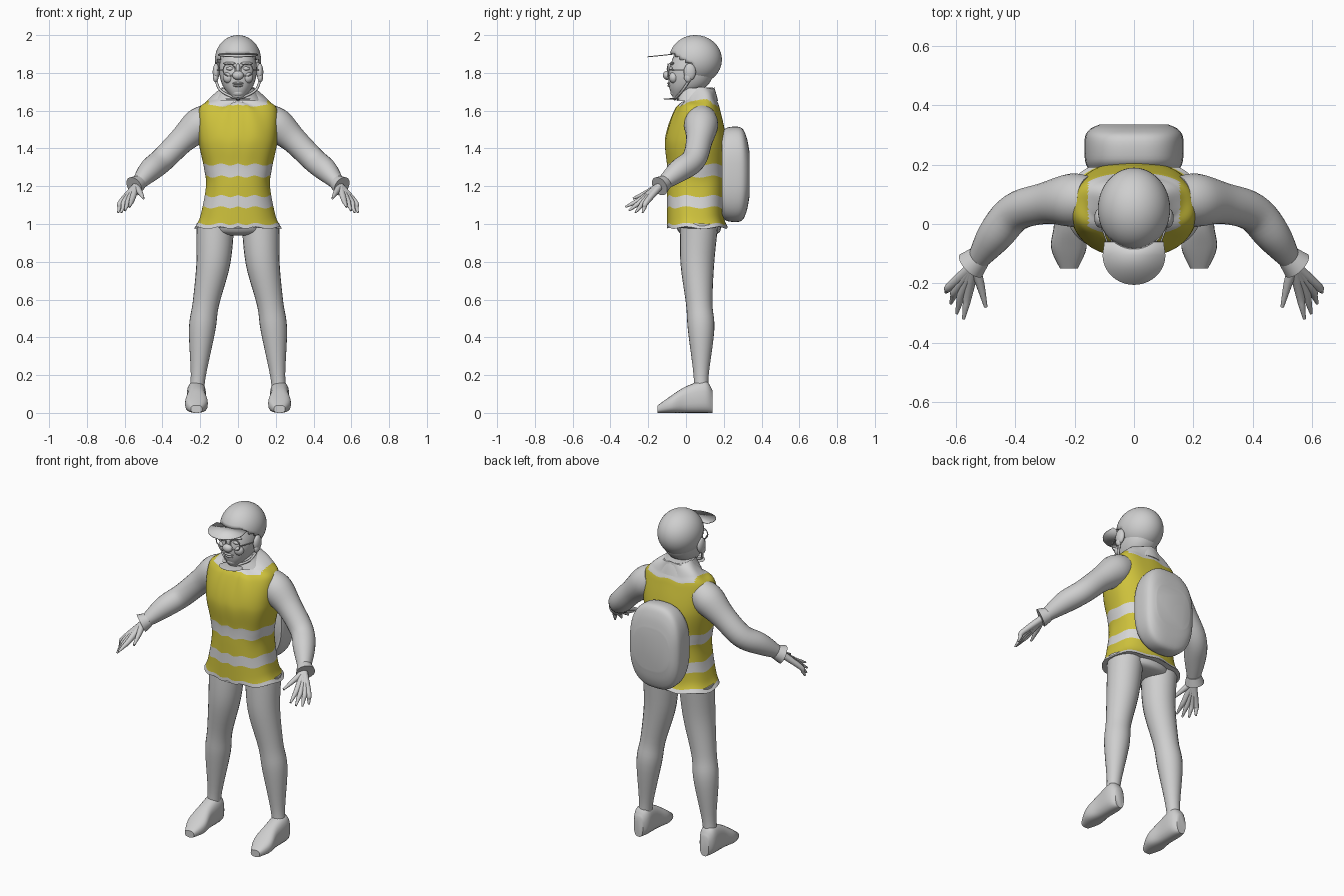
import bpy, bmesh, math
from mathutils import Vector, Matrix

cube = bpy.data.objects.get("Cube")
if cube:
    bpy.data.objects.remove(cube, do_unlink=True)


def material(name, red, green, blue):
    mat = bpy.data.materials.new(name)
    mat.use_nodes = True
    mat.diffuse_color = (red, green, blue, 1)
    shader = mat.node_tree.nodes["Principled BSDF"]
    shader.inputs["Base Color"].default_value = mat.diffuse_color
    return mat


GREY = material("light grey", .62, .62, .62)
PALE = material("pale grey", .68, .68, .68)
YELLOW = material("safety yellow", .62, .54, .045)


def finish(name, bm, materials, mirror=False):
    """Turn a bmesh into a smooth object, optionally mirrored across x."""
    bmesh.ops.recalc_face_normals(bm, faces=bm.faces)
    for face in bm.faces:
        face.smooth = True
    mesh = bpy.data.meshes.new(name)
    bm.to_mesh(mesh)
    bm.free()
    mesh.set_sharp_from_angle(angle=math.radians(50))
    for mat in materials:
        mesh.materials.append(mat)
    obj = bpy.data.objects.new(name, mesh)
    bpy.context.collection.objects.link(obj)
    if mirror:
        obj.modifiers.new("Mirror", "MIRROR").use_mirror_merge = False
    return obj


def spline(rows, steps):
    """Catmull-Rom rows passing through every given row."""
    last = len(rows) - 1
    result = []
    for i in range(last):
        a, b, c, d = (rows[min(max(i + k, 0), last)] for k in (-1, 0, 1, 2))
        for step in range(steps):
            t = step / steps
            result.append([
                q + t / 2 * (r - p + t * (2 * p - 5 * q + 4 * r - s + t * (3 * (q - r) + s - p)))
                for p, q, r, s in zip(a, b, c, d)])
    return result + [list(rows[-1])]


def power_of(value, power):
    return math.copysign(abs(value) ** (2 / power), value)


def loft(rows, axes=None, sides=24, steps=5, power=2):
    """Join rings of (x, y, z, half width, half depth); axes fixes the ring plane."""
    bm = bmesh.new()
    path = spline(rows, steps)
    rings = []
    for i, (x, y, z, width, depth) in enumerate(path):
        if axes:
            u, v = axes
        else:
            before, after = path[max(i - 1, 0)], path[min(i + 1, len(path) - 1)]
            tangent = (Vector(after[:3]) - Vector(before[:3])).normalized()
            u = tangent.cross(Vector((1, 1, 0))).normalized()
            v = u.cross(tangent)
        ring = []
        for k in range(sides):
            angle = math.tau * k / sides
            across = u * width * power_of(math.cos(angle), power)
            along = v * depth * power_of(math.sin(angle), power)
            ring.append(bm.verts.new(Vector((x, y, z)) + across + along))
        rings.append(ring)
    for low, high in zip(rings, rings[1:]):
        for k in range(sides):
            j = (k + 1) % sides
            bm.faces.new((low[k], low[j], high[j], high[k]))
    bm.faces.new(rings[0])
    bm.faces.new(rings[-1])
    return bm


X, Y, Z = (Vector(row) for row in Matrix.Identity(3))


def stack(rows, **options):
    """Level rings of (z, y, half width, half depth) centred on x."""
    return loft([(0, y, z, width, depth) for z, y, width, depth in rows],
                axes=(X, Y), **options)


def tubes(name, rows, sides=24):
    """A mirrored pair of round tubes through (x, y, z, radius)."""
    return finish(name, loft([(*row, row[-1]) for row in rows], sides=sides), [GREY], True)


def ellipsoid(centre, radii):
    bm = bmesh.new()
    shape = Matrix.Translation(centre) @ Matrix.Diagonal((*radii, 1))
    bmesh.ops.create_uvsphere(bm, u_segments=48, v_segments=24, radius=1, matrix=shape)
    return bm


def ball(name, centre, radii, mirror=False):
    finish(name, ellipsoid(centre, radii), [GREY], mirror)


def thicken(obj, thickness, offset):
    shell = obj.modifiers.new("Solidify", "SOLIDIFY")
    shell.thickness, shell.offset = thickness, offset


# Vest with reflective bands, open neckline and wavy edges
bm = stack([(.98, .06, .23, .16), (1.04, .05, .2, .15), (1.2, .05, .17, .15),
            (1.3, .05, .18, .15), (1.45, .05, .21, .16), (1.6, .06, .21, .12),
            (1.66, .08, .16, .08), (1.72, .08, .08, .07)],
           sides=72, steps=18, power=2.4)
for face in bm.faces:
    spot = face.calc_center_median()
    band = spot.z < 1 or 1.085 < spot.z < 1.15 or 1.25 < spot.z < 1.315
    neckline = spot.z > 1.625 and abs(spot.x) < .155
    face.material_index = int(band or neckline)
for vert in bm.verts:
    angle = math.atan2(vert.co.x, vert.co.y)
    vert.co.z += .006 * math.cos(8 * angle)
finish("vest", bm, [YELLOW, PALE])

bm = stack([(.94, .07, .07, .07), (.96, .07, .16, .11), (1.03, .06, .17, .13)])
finish("pelvis", bm, [GREY])
bm = stack([(1.65, .06, .13, .11), (1.69, .06, .1, .1), (1.72, .06, .085, .09)])
finish("collar", bm, [PALE])

# Backpack: rounded oval with a domed back
bm = loft([(0, y, 1.263, .166 * math.sqrt(size), .248 * size)
           for y, size in ((.19, .9), (.22, 1), (.29, 1), (.32, .8), (.335, .5))],
          axes=(X, Z), sides=48, power=2.7)
finish("backpack", bm, [GREY])

# Legs and shoes
tubes("legs", [(.12, .07, 1, .1), (.13, .06, .8, .09), (.17, .07, .58, .07),
               (.19, .08, .44, .07), (.21, .08, .2, .04), (.22, .08, .1, .04)])
bm = loft([(.22, y, height, width, height) for y, height, width in (
    (.14, .06, .03), (.1, .085, .05), (0, .07, .05), (-.08, .045, .06), (-.15, .02, .03))],
    axes=(X, Z), power=2.6)
finish("shoes", bm, [GREY], True)

# Arms and flared cuffs
tubes("arms", [(.15, .08, 1.56, .08), (.21, .08, 1.52, .09), (.3, .07, 1.44, .07),
               (.4, .04, 1.34, .065), (.47, -.04, 1.28, .06), (.54, -.14, 1.2, .03)])
tubes("cuffs", [(.52, -.11, 1.22, .04), (.55, -.14, 1.2, .053)])

# Hands: each finger runs from the wrist over its knuckle, together forming the palm
wrist = Vector((.54, -.14, 1.2))
for i, finger in enumerate(("index", "middle", "ring", "little")):
    knuckle = Vector((.56, -.24, 1.13)) + i * Vector((.02, .01, -.005))
    reach = Vector((.015, -.08, -.04)) + i * Vector((0, .02, -.005))
    reach *= 1 + i * (3 - i) / 10
    tubes(finger + "_fingers", [(*wrist, .02), (*knuckle, .015),
                                (*(knuckle + reach / 2), .011), (*(knuckle + reach), .005)],
          sides=12)
tubes("thumbs", [(*wrist, .02), (.52, -.2, 1.17, .015), (.5, -.28, 1.135, .006)], sides=12)

# Head and face
bm = stack([(1.67, -.04, .03, .03), (1.73, .01, .08, .1),
            (1.82, .03, .1, .12), (1.95, .05, .08, .09)], sides=32, power=2.2)
finish("head", bm, [GREY])
ball("nose", (0, -.1, 1.787), (.03, .022, .024))
ball("nose_bridge", (0, -.086, 1.82), (.012, .016, .03))
ball("eyes", (.042, -.08, 1.823), (.02, .01, .01), True)
ball("brows", (.045, -.075, 1.85), (.035, .012, .008), True)
ball("cheeks", (.05, -.065, 1.775), (.03, .025, .03), True)
ball("upper_lip", (0, -.088, 1.745), (.03, .012, .007))
ball("lower_lip", (0, -.086, 1.732), (.026, .012, .007))
ball("chin", (0, -.06, 1.695), (.032, .022, .022))

# Glasses
turns = [math.tau * k / 12 for k in range(13)]
tubes("glasses_rims", [(.047 + .032 * math.cos(turn), -.095, 1.815 + .032 * math.sin(turn), .003)
                       for turn in turns], sides=8)
tubes("glasses_temples", [(.08, -.09, 1.815, .003), (.12, .02, 1.815, .003)], sides=8)

# Helmet with a face opening, ear guards, chin strap and visor
bm = ellipsoid((0, .05, 1.87), (.122, .14, .13))
opening = []
for face in bm.faces:
    spot = face.calc_center_median()
    if spot.z < 1.75 or spot.y < .03 and spot.z < 1.86 - .6 * spot.y:
        opening.append(face)
bmesh.ops.delete(bm, geom=opening, context="FACES")
thicken(finish("helmet", bm, [GREY]), .008, -1)
ball("ear_guards", (.116, .02, 1.805), (.018, .032, .045), True)
ball("ear_lobes", (.118, .01, 1.775), (.014, .02, .025), True)
ball("chin_flap", (0, -.07, 1.662), (.07, .05, .004))
tubes("chin_strap", [(.118, .02, 1.765, .007), (.09, -.02, 1.705, .007),
                     (0, -.06, 1.66, .007)], sides=8)
bm = bmesh.new()
outline = [bm.verts.new((side * .1, -.06, 1.9)) for side in (-1, 1)]
for k in range(25):
    turn = math.pi * k / 24
    bulge = .1 * math.sin(turn)
    outline.append(bm.verts.new((.106 * math.cos(turn), -.105 - bulge, 1.895 - bulge / 10)))
bm.faces.new(outline)
thicken(finish("visor", bm, [PALE]), .005, 0)
